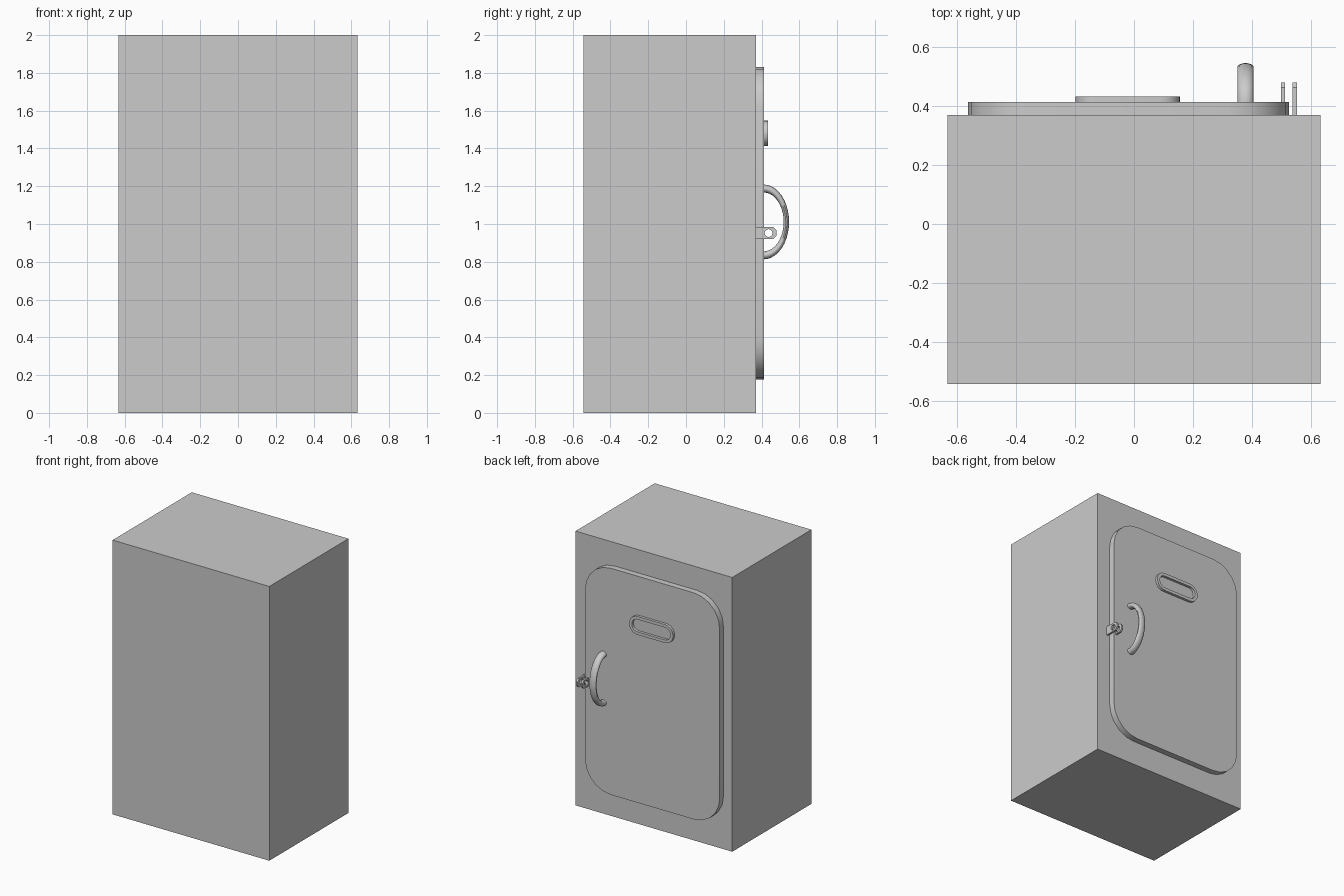
import bpy, bmesh
from math import pi, sin, cos, radians
from mathutils import Matrix

if "Cube" in bpy.data.objects:
    bpy.data.objects.remove(bpy.data.objects["Cube"])

TO_BACK = Matrix(((1, 0, 0), (0, 0, 1), (0, 1, 0)))   # profile (x, z), thickness along y
TO_SIDE = Matrix(((0, 0, 1), (1, 0, 0), (0, 1, 0)))   # profile (y, z), thickness along x


def rounded(x0, x1, z0, z1, r, n):
    pts = []
    corners = ((x1 - r, z1 - r), (x0 + r, z1 - r), (x0 + r, z0 + r), (x1 - r, z0 + r))
    for k, (cx, cz) in enumerate(corners):
        for i in range(n + 1):
            a = (k + i / n) * pi / 2
            pts.append((cx + r * cos(a), cz + r * sin(a)))
    return pts


def finish(obj, angle=30):
    bpy.ops.object.select_all(action='DESELECT')
    obj.select_set(True)
    bpy.context.view_layer.objects.active = obj
    bpy.ops.object.shade_smooth_by_angle(angle=radians(angle))


def plate(name, loops, lo, hi, axes):
    """Extrude an outline (later loops are holes) between lo and hi."""
    cu = bpy.data.curves.new(name, 'CURVE')
    cu.dimensions, cu.fill_mode, cu.extrude = '2D', 'BOTH', (hi - lo) / 2
    for pts in loops:
        s = cu.splines.new('POLY')
        s.points.add(len(pts) - 1)
        for p, (u, v) in zip(s.points, pts):
            p.co = (u, v, 0, 1)
        s.use_cyclic_u = True
    tmp = bpy.data.objects.new(name + "_outline", cu)
    bpy.context.collection.objects.link(tmp)
    deps = bpy.context.evaluated_depsgraph_get()
    me = bpy.data.meshes.new_from_object(tmp.evaluated_get(deps))
    bpy.data.objects.remove(tmp)
    bm = bmesh.new()
    bm.from_mesh(me)
    bmesh.ops.translate(bm, verts=bm.verts, vec=(0, 0, (lo + hi) / 2))
    bmesh.ops.transform(bm, matrix=axes.to_4x4(), verts=bm.verts)
    bmesh.ops.remove_doubles(bm, verts=bm.verts, dist=1e-5)
    bmesh.ops.dissolve_limit(bm, angle_limit=0.01, verts=bm.verts, edges=bm.edges)
    bmesh.ops.recalc_face_normals(bm, faces=bm.faces)
    bm.to_mesh(me)
    bm.free()
    me.name = name
    obj = bpy.data.objects.new(name, me)
    bpy.context.collection.objects.link(obj)
    finish(obj)
    return obj


# Cabinet body
bpy.ops.mesh.primitive_cube_add(size=1, location=(0, -0.086, 1))
body = bpy.context.object
body.name = "cabinet_body"
body.scale = (1.264, 0.912, 2)

# Door with rounded corners
plate("door", [rounded(-0.562, 0.525, 0.178, 1.83, 0.21, 5)], 0.37, 0.414, TO_BACK)

# Raised rim of the label slot
plate("slot_rim", [rounded(-0.198, 0.156, 1.413, 1.547, 0.066, 6),
                   rounded(-0.176, 0.134, 1.435, 1.525, 0.044, 6)], 0.41, 0.433, TO_BACK)

# Lock lugs, one on the door and one on the body
hole = [(0.437 + 0.021 * cos(i * pi / 6), 0.952 + 0.021 * sin(i * pi / 6)) for i in range(12)]
for name, y0, x0, x1 in (("door_lug", 0.412, 0.498, 0.512), ("body_lug", 0.368, 0.538, 0.552)):
    outline = [(y0, 0.921), (0.462, 0.921), (0.480, 0.939),
               (0.480, 0.966), (0.462, 0.984), (y0, 0.984)]
    plate(name, [outline, hole], x0, x1, TO_SIDE)

# Pull handle: flattened half ring
bpy.ops.mesh.primitive_torus_add(major_segments=40, minor_segments=14,
                                 major_radius=0.177, minor_radius=0.021)
handle = bpy.context.object
handle.name = "pull_handle"
bm = bmesh.new()
bm.from_mesh(handle.data)
bmesh.ops.rotate(bm, verts=bm.verts, matrix=Matrix.Rotation(pi / 2, 3, 'Y'))
bmesh.ops.scale(bm, verts=bm.verts, vec=(1.3, 0.68, 1))
bmesh.ops.bisect_plane(bm, geom=bm.verts[:] + bm.edges[:] + bm.faces[:],
                       plane_co=(0, 0, 0), plane_no=(0, -1, 0), clear_outer=True)
bmesh.ops.holes_fill(bm, edges=[e for e in bm.edges if e.is_boundary])
bm.to_mesh(handle.data)
bm.free()
handle.location = (0.378, 0.411, 1.011)
finish(handle, 40)
